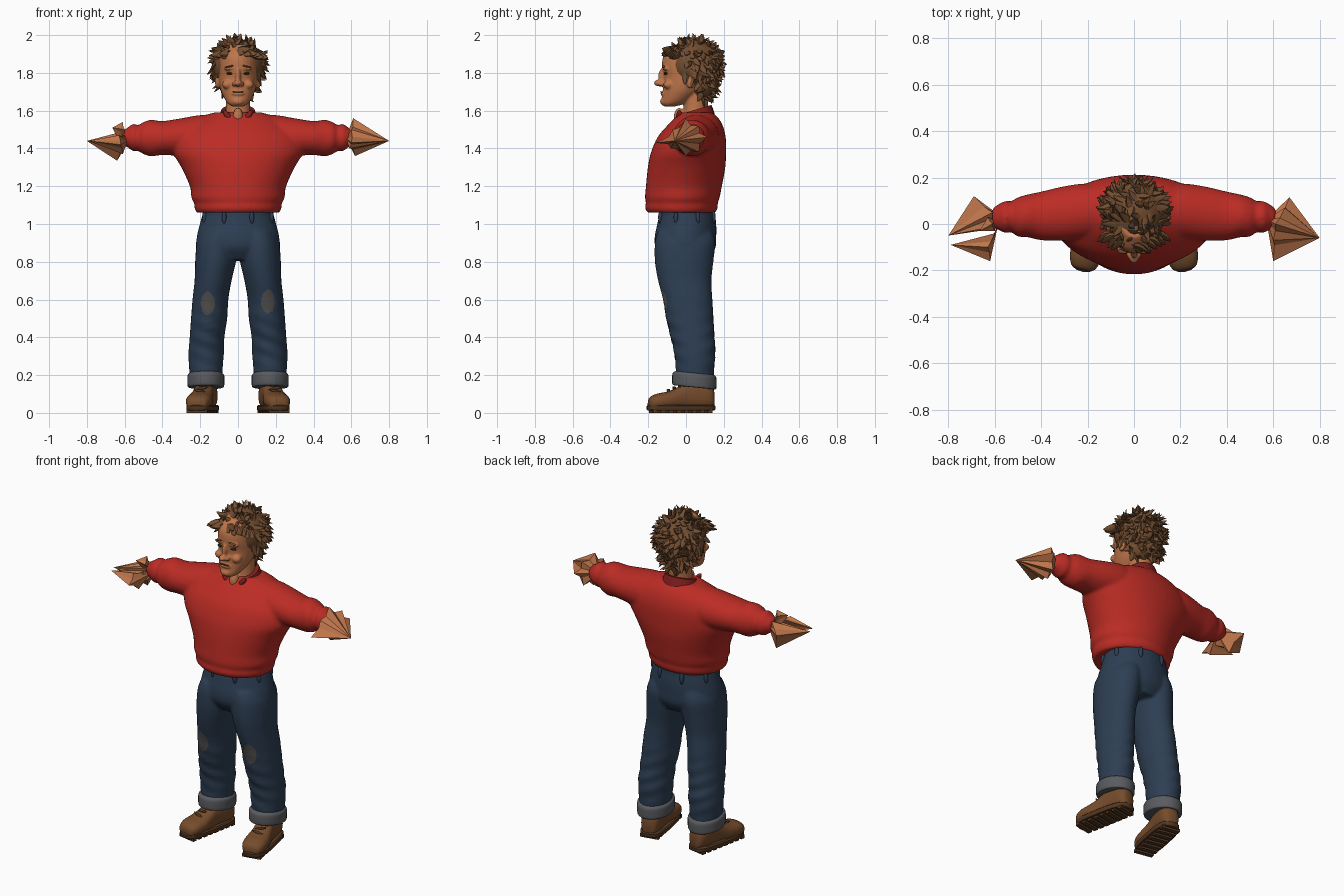
import bpy, bmesh, math, random
from mathutils import Vector, Matrix

random.seed(4)
if "Cube" in bpy.data.objects:
    bpy.data.objects.remove(bpy.data.objects["Cube"])


def material(name, r, g, b):
    m = bpy.data.materials.new(name)
    m.use_nodes = True
    m.diffuse_color = (r, g, b, 1)
    m.node_tree.nodes["Principled BSDF"].inputs["Base Color"].default_value = (r, g, b, 1)
    return m


RED = material("red_wool", .5, .025, .018)
COLLAR = material("dark_red_cotton", .22, .014, .012)
SKIN = material("skin", .52, .18, .07)
HAIR = material("brown_hair", .17, .075, .03)
DENIM = material("blue_denim", .026, .048, .085)
CUFF = material("grey_denim", .1, .105, .115)
PATCH = material("worn_patch", .085, .08, .078)
LEATHER = material("brown_leather", .18, .072, .025)
SOLE = material("dark_sole", .09, .04, .016)
EYE = material("dark_eye", .03, .015, .01)


def spline(rings, steps):
    """Catmull-Rom interpolation of a list of ring tuples."""
    rows = [Vector(r) for r in rings]
    out = []
    for i in range(len(rows) - 1):
        a, b, c, d = rows[max(i - 1, 0)], rows[i], rows[i + 1], rows[min(i + 2, len(rows) - 1)]
        for s in range(steps):
            t = s / steps
            out.append(b + (c - a) * (t / 2) + (a * 2 - b * 5 + c * 4 - d) * (t * t / 2)
                       + (b * 3 - a - c * 3 + d) * (t ** 3 / 2))
    return out + [rows[-1]]


def loft(bm, axis, rings, n=28, steps=4, power=2, mirror=False):
    """Closed skin over rings (position, centre_a, radius_a, centre_b, radius_b)."""
    for side in ((1, -1) if mirror else (1,)):
        loops = []
        for t, ca, ra, cb, rb in spline(rings, steps):
            loop = []
            for k in range(n):
                c, s = math.cos(math.tau * k / n), math.sin(math.tau * k / n)
                a = ca + ra * math.copysign(abs(c) ** (2 / power), c)
                b = cb + rb * math.copysign(abs(s) ** (2 / power), s)
                x, y, z = {"x": (t, a, b), "y": (a, t, b), "z": (a, b, t)}[axis]
                loop.append(bm.verts.new((x * side, y, z)))
            loops.append(loop)
        for p, q in zip(loops, loops[1:]):
            for k in range(n):
                bm.faces.new((p[k], p[k - 1], q[k - 1], q[k]))
        bm.faces.new(loops[0])
        bm.faces.new(loops[-1])


def span(rings):
    """Turn (z, half_width, front_y, back_y) into loft rings."""
    return [(z, 0, w, (f + b) / 2, (b - f) / 2) for z, w, f, b in rings]


def ball(bm, centre, radii, turn=0):
    m = Matrix.Translation(centre) @ Matrix.Rotation(turn, 4, "Y") @ Matrix.Diagonal((*radii, 1))
    bmesh.ops.create_uvsphere(bm, u_segments=20, v_segments=12, radius=1, matrix=m)


def finish(name, bm, mat, voxel=0, angle=50, smooth=6):
    bmesh.ops.recalc_face_normals(bm, faces=bm.faces)
    mesh = bpy.data.meshes.new(name)
    bm.to_mesh(mesh)
    bm.free()
    o = bpy.data.objects.new(name, mesh)
    bpy.context.collection.objects.link(o)
    if voxel:
        r = o.modifiers.new("blend", "REMESH")
        r.mode, r.voxel_size = "VOXEL", voxel
        s = o.modifiers.new("soften", "SMOOTH")
        s.iterations = smooth
        o.data = bpy.data.meshes.new_from_object(
            o.evaluated_get(bpy.context.evaluated_depsgraph_get()))
        o.modifiers.clear()
    o.data.materials.clear()
    o.data.materials.append(mat)
    if angle:
        bpy.ops.object.select_all(action="DESELECT")
        o.select_set(True)
        bpy.context.view_layer.objects.active = o
        bpy.ops.object.shade_smooth_by_angle(angle=math.radians(angle))
    return o


# Sweater: body and sleeves blended together
bm = bmesh.new()
loft(bm, "z", span([(1.06, .22, -.205, .155), (1.085, .23, -.217, .168), (1.11, .232, -.212, .168),
                    (1.14, .247, -.217, .178), (1.2, .255, -.212, .19), (1.3, .3, -.202, .208),
                    (1.38, .345, -.185, .212), (1.46, .34, -.15, .21), (1.52, .28, -.1, .195),
                    (1.56, .21, -.06, .172), (1.59, .13, -.03, .14)]), n=48)
loft(bm, "x", [(.1, .06, .1, 1.48, .1), (.2, .055, .12, 1.465, .112), (.3, .045, .118, 1.46, .1),
               (.4, .035, .105, 1.455, .09), (.46, .035, .092, 1.455, .097), (.5, .03, .085, 1.455, .085),
               (.53, .032, .066, 1.455, .068), (.555, .03, .07, 1.458, .073), (.585, .03, .055, 1.458, .052),
               (.61, .025, .042, 1.458, .038)], mirror=True)
finish("sweater", bm, RED, .01, smooth=4)

# Shirt collar, low in front and high behind, with two points
bm = bmesh.new()
loft(bm, "z", [(1.54, 0, .115, .05, .105), (1.575, 0, .1, .05, .095), (1.605, 0, .088, .05, .085)])
for v in bm.verts:
    v.co.z += (v.co.y - .05) * .3
for s in (1, -1):
    ball(bm, (s * .05, -.035, 1.565), (.016, .018, .045), s * .6)
finish("shirt_collar", bm, COLLAR)

# Jeans: hips and two legs, with soft folds
bm = bmesh.new()
loft(bm, "z", span([(.81, .13, -.12, .12), (.87, .215, -.16, .155), (.93, .218, -.166, .16),
                    (1, .202, -.152, .16), (1.08, .18, -.135, .15)]), n=40)
legs = [(.15, .168, .083, -.05, .145), (.25, .17, .09, -.055, .15), (.32, .168, .094, -.062, .155),
        (.4, .164, .092, -.08, .15), (.5, .153, .096, -.105, .145), (.6, .146, .095, -.122, .14),
        (.7, .132, .098, -.148, .135), (.8, .119, .108, -.165, .145), (.9, .11, .108, -.165, .155),
        (.96, .1, .09, -.15, .14)]
loft(bm, "z", [(z, c, r, (f + b) / 2, (b - f) / 2) for z, c, r, f, b in legs], mirror=True)
for v in bm.verts:
    fold = max(0, 1 - abs(v.co.z - .38) / .25)
    v.co.y += .005 * fold * math.sin(v.co.z * 75 + v.co.x * 30)
jeans = finish("jeans", bm, DENIM, .009, smooth=3)
jeans.data.materials.append(PATCH)
for p in jeans.data.polygons:
    x, y, z = p.center
    if y < -.02 and ((abs(x) - .16) / .036) ** 2 + ((z - .585 - x * .03) / .062) ** 2 < 1:
        p.material_index = 1

# Waistband with belt loops
bm = bmesh.new()
loft(bm, "z", [(1.03, 0, .19, .005, .15), (1.075, 0, .186, .007, .147)], n=40, steps=1)
for k in range(8):
    a = math.tau * (k + .5) / 8
    ball(bm, (.192 * math.cos(a), .005 + .152 * math.sin(a), 1.035), (.012, .012, .035))
finish("waistband", bm, DENIM)

for side, label in ((1, "left"), (-1, "right")):
    # Rolled trouser cuff
    bm = bmesh.new()
    loft(bm, "z", [(.135, .17, .086, .045, .105), (.14, .17, .096, .044, .116), (.17, .17, .098, .044, .118),
                   (.2, .17, .097, .045, .115), (.212, .17, .085, .047, .1)])
    for v in bm.verts:
        v.co.x *= side
        v.co.z -= (v.co.y - .045) * .1
    finish(label + "_trouser_cuff", bm, CUFF)

    # Boot upper, sole and laces, turned outwards
    place = Matrix.Translation((side * .178, .02, 0)) @ Matrix.Rotation(side * math.radians(11), 4, "Z")
    upper, sole, lace = bmesh.new(), bmesh.new(), bmesh.new()
    loft(upper, "y", [(-.222, 0, .025, .045, .018), (-.212, 0, .05, .052, .032), (-.175, 0, .066, .06, .042),
                      (-.12, 0, .068, .065, .048), (-.07, 0, .06, .075, .058), (-.02, 0, .054, .09, .073),
                      (.04, 0, .055, .094, .078), (.09, 0, .054, .09, .072), (.12, 0, .042, .08, .058),
                      (.13, 0, .02, .075, .04)], power=2.4)
    loft(sole, "z", [(.012, 0, .068, -.047, .178), (.018, 0, .073, -.047, .183), (.036, 0, .073, -.047, .183),
                     (.042, 0, .066, -.047, .176)], steps=1, power=3)
    for k in range(8):
        m = Matrix.Translation((0, -.195 + k * .042, .01)) @ Matrix.Diagonal((.11, .026, .02, 1))
        bmesh.ops.create_cube(sole, size=1, matrix=m)
    for k in range(4):
        ball(lace, (0, -.115 + k * .03, .115 + k * .014), (.035, .007, .008), .25 * (-1) ** k)
    for part, bmx, mat in (("boot", upper, LEATHER), ("boot_sole", sole, SOLE), ("boot_laces", lace, SOLE)):
        bmx.transform(place)
        finish(label + "_" + part, bmx, mat, angle=40)

# Head, neck, nose, ears, cheeks and lips blended together
bm = bmesh.new()
loft(bm, "z", span([(1.622, .03, -.115, -.06), (1.64, .056, -.131, 0), (1.68, .08, -.126, .06),
                    (1.72, .095, -.122, .1), (1.78, .103, -.118, .13), (1.84, .104, -.127, .14),
                    (1.9, .098, -.115, .14), (1.95, .06, -.06, .1)]))
loft(bm, "z", [(1.53, 0, .075, .04, .08), (1.6, 0, .065, .05, .065), (1.7, 0, .065, .055, .065)])
ball(bm, (0, -.035, 1.565), (.028, .03, .05))
ball(bm, (0, -.14, 1.746), (.022, .03, .018))
ball(bm, (0, -.125, 1.78), (.014, .022, .045))
ball(bm, (0, -.122, 1.69), (.034, .014, .009))
ball(bm, (0, -.122, 1.648), (.028, .016, .018))
for s in (1, -1):
    ball(bm, (s * .02, -.13, 1.742), (.013, .018, .012))
    ball(bm, (s * .056, -.092, 1.738), (.028, .028, .024))
    ball(bm, (s * .042, -.108, 1.826), (.034, .018, .01), s * .15)
    ball(bm, (s * .108, .025, 1.755), (.014, .024, .038))
finish("head", bm, SKIN, .006, smooth=3)

# Eyes, mouth line and brows
bm = bmesh.new()
for s in (1, -1):
    ball(bm, (s * .043, -.106, 1.797), (.018, .012, .007))
ball(bm, (0, -.129, 1.699), (.034, .009, .0025))
finish("eyes_and_mouth_line", bm, EYE)
bm = bmesh.new()
for s in (1, -1):
    ball(bm, (s * .045, -.118, 1.834), (.026, .01, .005), s * .2)
finish("eyebrows", bm, HAIR)

# Curly hair: a cap covered in bent, pointed locks
bm = bmesh.new()
lobes = [((0, .045, 1.842), (.136, .14, .132), 260), ((0, .085, 1.74), (.102, .07, .085), 70)]


def lock(base, normal, flow, length, width):
    cross = normal.cross(flow).normalized()
    loops = []
    for t, r in ((0, .7), (.3, 1), (.6, .85), (.85, .45), (1, .03)):
        p = base + flow * (length * t) + normal * (length * (.55 * t * t - .15))
        loops.append([bm.verts.new(p + (cross * math.cos(a) + normal * .6 * math.sin(a)) * r * width)
                      for a in (math.tau * k / 7 for k in range(7))])
    for p, q in zip(loops, loops[1:]):
        for k in range(7):
            bm.faces.new((p[k], p[k - 1], q[k - 1], q[k]))
    bm.faces.new(loops[0])
    bm.faces.new(loops[-1])


for centre, radii, count in lobes:
    ball(bm, centre, radii)
    for i in range(count):
        h = 1 - 2 * (i + .5) / count
        a = i * 2.39996
        w = math.sqrt(1 - h * h)
        n = Vector((w * math.cos(a), w * math.sin(a), h))
        p = Vector(centre) + Vector([n[k] * radii[k] for k in range(3)])
        if (p.y < -.01 and p.z < 1.9) or (p.y < .06 and p.z < 1.79):
            continue
        aim = Vector((random.uniform(-1, 1), random.uniform(-.6, 1), random.uniform(-1.4, .4)))
        flow = (aim - n * aim.dot(n)).normalized()
        lock(p, n, flow, random.uniform(.045, .07), random.uniform(.014, .021))

# Swept fringe over the forehead
for k in range(11):
    x = -.1 + k * .02
    n = Vector((x * 3, -1, .5)).normalized()
    flow = Vector((.8 if x > -.03 else -.8, -.1, -.5 + random.uniform(-.3, .5)))
    lock(Vector((x, -.1 + abs(x) * .5, 1.925 - abs(x) * .2)), n,
         (flow - n * flow.dot(n)).normalized(), .065, .024)
finish("curly_hair", bm, HAIR, angle=40)


# Crumpled hands: pleated fans that meet in a point
def fan(bm, tip, wrist, rim):
    tip, wrist, rim = Vector(tip), Vector(wrist), [Vector(p) for p in rim]
    core = sum(rim, Vector()) / len(rim)
    ring = []
    for p, q in zip(rim, rim[1:] + rim[:1]):
        ring += [p, ((p + q) / 2).lerp(core, .22)]
    a, b = bm.verts.new(tip), bm.verts.new(wrist)
    vs = [bm.verts.new(p) for p in ring]
    for k in range(len(vs)):
        bm.faces.new((vs[k - 1], vs[k], a))
        bm.faces.new((vs[k], vs[k - 1], b))


bm = bmesh.new()
fan(bm, (.8, -.06, 1.44), (.57, .02, 1.455),
    [(.6, -.16, 1.43), (.6, -.07, 1.5), (.61, 0, 1.56), (.65, .07, 1.52), (.67, .115, 1.46),
     (.64, .07, 1.38), (.62, 0, 1.36), (.59, -.08, 1.4)])
finish("left_hand", bm, SKIN, angle=0)
bm = bmesh.new()
fan(bm, (-.8, -.05, 1.44), (-.57, .03, 1.45),
    [(-.69, .12, 1.45), (-.61, .05, 1.49), (-.6, -.01, 1.47), (-.6, -.02, 1.4), (-.64, .05, 1.335)])
fan(bm, (-.79, -.09, 1.44), (-.585, 0, 1.44),
    [(-.6, -.04, 1.47), (-.63, -.1, 1.47), (-.62, -.16, 1.42), (-.61, -.08, 1.37)])
fan(bm, (-.665, -.03, 1.51), (-.6, .02, 1.45),
    [(-.6, -.03, 1.5), (-.61, .0, 1.54), (-.63, .03, 1.52), (-.64, 0, 1.46)])
finish("right_hand", bm, SKIN, angle=0)
